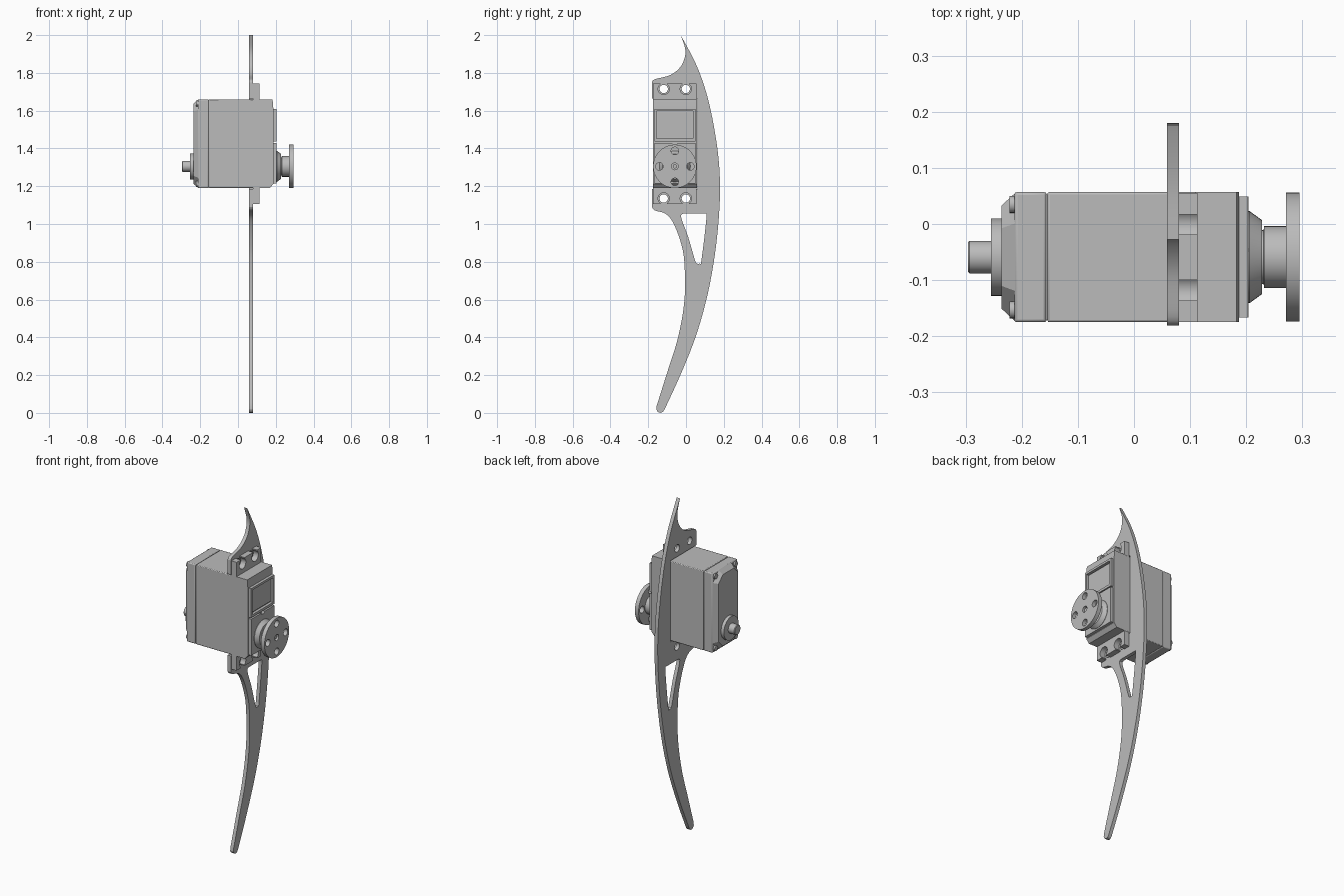
import bpy, bmesh, math
from mathutils import Matrix

cube = bpy.data.objects.get("Cube")
if cube:
    bpy.data.objects.remove(cube, do_unlink=True)

grey = bpy.data.materials.new("plain grey")
grey.use_nodes = True
grey.diffuse_color = (0.5, 0.5, 0.5, 1)
grey.node_tree.nodes["Principled BSDF"].inputs["Base Color"].default_value = (0.5, 0.5, 0.5, 1)

# Servo centre line (y), output shaft height, and case extents
CY, SHAFT_Z = -0.059, 1.305
Y0, Y1, Z0, Z1 = -0.175, 0.057, 1.19, 1.66

# Axis permutations: flat profiles are drawn as (y, z) or (x, z)
ALONG_X = Matrix(((0, 0, 1, 0), (1, 0, 0, 0), (0, 1, 0, 0), (0, 0, 0, 1)))
ALONG_Y = Matrix(((1, 0, 0, 0), (0, 0, -1, 0), (0, 1, 0, 0), (0, 0, 0, 1)))


def finish(name, mesh, bevel=0):
    bm = bmesh.new()
    bm.from_mesh(mesh)
    bmesh.ops.remove_doubles(bm, verts=bm.verts, dist=0.0002)
    bmesh.ops.recalc_face_normals(bm, faces=bm.faces)
    bm.to_mesh(mesh)
    bm.free()
    mesh.materials.clear()
    mesh.materials.append(grey)
    ob = bpy.data.objects.new(name, mesh)
    bpy.context.collection.objects.link(ob)
    if bevel:
        mod = ob.modifiers.new("soft edges", 'BEVEL')
        mod.width, mod.segments, mod.limit_method = bevel, 2, 'ANGLE'
    bpy.ops.object.select_all(action='DESELECT')
    ob.select_set(True)
    bpy.context.view_layer.objects.active = ob
    bpy.ops.object.shade_smooth_by_angle(angle=math.radians(30))
    return ob


def sheet(name, loops, a, b, frame=ALONG_X, bevel=0):
    """Extrude a filled outline; inner loops become holes."""
    cu = bpy.data.curves.new(name, 'CURVE')
    cu.dimensions, cu.fill_mode, cu.extrude = '2D', 'BOTH', (b - a) / 2
    for loop in loops:
        sp = cu.splines.new('POLY')
        sp.points.add(len(loop) - 1)
        sp.use_cyclic_u = True
        for p, (u, v) in zip(sp.points, loop):
            p.co = (u, v, 0, 1)
    tmp = bpy.data.objects.new(name + " outline", cu)
    bpy.context.collection.objects.link(tmp)
    bpy.context.view_layer.update()
    mesh = bpy.data.meshes.new_from_object(tmp.evaluated_get(bpy.context.evaluated_depsgraph_get()))
    bpy.data.objects.remove(tmp, do_unlink=True)
    mesh.transform(frame @ Matrix.Translation((0, 0, (a + b) / 2)))
    return finish(name, mesh, bevel)


def loft(name, rings, bevel=0):
    """Skin matching rings of points and cap both ends."""
    bm = bmesh.new()
    vs = [[bm.verts.new(p) for p in r] for r in rings]
    n = len(vs[0])
    for r, s in zip(vs, vs[1:]):
        for i in range(n):
            j = (i + 1) % n
            bm.faces.new((r[i], r[j], s[j], s[i]))
    bm.faces.new(vs[0])
    bm.faces.new(vs[-1])
    mesh = bpy.data.meshes.new(name)
    bm.to_mesh(mesh)
    bm.free()
    return finish(name, mesh, bevel)


def circle(y, z, r, n=32):
    return [(y + r * math.cos(t * math.tau / n), z + r * math.sin(t * math.tau / n)) for t in range(n)]


def rect(y0, y1, z0, z1):
    return [(y0, z0), (y1, z0), (y1, z1), (y0, z1)]


def turned(name, profile, y=CY, z=SHAFT_Z, n=40):
    return loft(name, [[(x, *p) for p in circle(y, z, r, n)] for x, r in profile])


def smooth(pts, steps=6):
    """Open Catmull-Rom curve through the points."""
    ext = [pts[0]] + pts + [pts[-1]]
    out = []
    for a, b, c, d in zip(ext, ext[1:], ext[2:], ext[3:]):
        for k in range(steps):
            t = k / steps
            out.append(tuple(0.5 * (2 * q + (r - p) * t + (2 * p - 5 * q + 4 * r - s) * t * t
                                    + (3 * q - p - 3 * r + s) * t ** 3)
                             for p, q, r, s in zip(a, b, c, d)))
    return out + [pts[-1]]


# Curved leg plate: back edge, rounded foot, front edge, slot for the servo, top hook
back_edge = smooth([(-0.028, 2.0), (0.06, 1.83), (0.122, 1.64), (0.166, 1.4), (0.18, 1.2), (0.171, 1.0),
                    (0.147, 0.8), (0.108, 0.6), (0.05, 0.4), (-0.03, 0.2), (-0.115, 0.015)])
foot = [(-0.124, 0.004), (-0.137, 0.0), (-0.15, 0.006), (-0.157, 0.018)]
front_edge = smooth([(-0.156, 0.035), (-0.104, 0.2), (-0.042, 0.4), (-0.008, 0.6), (-0.009, 0.8),
                     (-0.03, 0.91), (-0.07, 1.01), (-0.11, 1.055), (-0.165, 1.072), (-0.181, 1.09)])
slot = [(-0.181, Z0 - 0.005), (Y1 + 0.003, Z0 - 0.005), (Y1 + 0.003, Z1 + 0.005), (-0.181, Z1 + 0.005)]
hook = smooth([(-0.181, 1.75), (-0.165, 1.766), (-0.085, 1.788), (-0.035, 1.825), (-0.01, 1.87),
               (-0.004, 1.925), (-0.028, 2.0)])[:-1]
lightening_hole = smooth([(-0.015, 1.055), (-0.026, 1.045), (-0.018, 1.01), (0.012, 0.93), (0.047, 0.81),
                          (0.057, 0.791), (0.073, 0.791), (0.082, 0.81), (0.108, 1.03), (0.1, 1.055)], 4)
HOLES_Y = (CY - 0.059, CY + 0.058)
screw_holes = [circle(y, z, 0.022, 24) for y in HOLES_Y for z in (1.135, 1.715)]
sheet("leg_plate", [back_edge + foot + front_edge + slot + hook, lightening_hole] + screw_holes, 0.059, 0.08)


# Mounting ears: keyhole slots open to the end
def ear(name, inner, end):
    s = 1 if end > inner else -1
    hole_z = end - s * 0.03
    pts = [(Y1 - 0.002, inner), (Y1 - 0.002, end)]
    for y in reversed(HOLES_Y):
        r, half = 0.03, 0.018
        a0 = math.asin(half / r)
        pts.append((y + half, end))
        for k in range(25):
            a = a0 + (math.tau - 2 * a0) * k / 24
            pts.append((y + r * math.sin(a), hole_z + s * r * math.cos(a)))
        pts.append((y - half, end))
    pts += [(Y0, end), (Y0, inner)]
    sheet(name, [pts], 0.08, 0.113)


ear("upper_mounting_ear", Z1 - 0.03, 1.745)
ear("lower_mounting_ear", Z0 + 0.03, 1.105)

# Servo case: rear cover, main case and front housing
sheet("rear_cover", [rect(Y0, Y1, Z0, Z1)], -0.213, -0.156, bevel=0.005)
sheet("main_case", [rect(Y0, Y1, Z0, Z1)], -0.154, 0.115, bevel=0.004)
sheet("case_seam", [rect(Y0 + .004, Y1 - .004, Z0 + .004, Z1 - .004)], -0.16, -0.15)
housing = [(0.11, Z0), (0.168, Z0), (0.187, 1.212), (0.187, 1.612), (0.183, Z1), (0.11, Z1)]
sheet("front_housing", [housing], -Y1, -Y0, ALONG_Y)


# Rear cover face: tapered, with corners cut away for the screws
def clipped(x, inset):
    y0, y1, z0, z1, c = Y0 + inset, Y1 - inset, Z0 + inset, Z1 - inset, 0.055 - inset * 0.6
    return [(x, *p) for p in ((y0 + c, z0), (y1 - c, z0), (y1, z0 + c), (y1, z1 - c),
                              (y1 - c, z1), (y0 + c, z1), (y0, z1 - c), (y0, z0 + c))]


loft("rear_cover_face", [clipped(-0.212, 0.002), clipped(-0.236, 0.024)])
for i, y in enumerate((Y0 + 0.022, Y1 - 0.022)):
    for j, z in enumerate((Z0 + 0.022, Z1 - 0.022)):
        turned(f"case_screw_{i}{j}", [(-0.222, 0.015), (-0.21, 0.015)], y, z, 20)

# Front panels: framed window above, gearbox cover with a small notch below
PY0, PY1 = Y0 + 0.008, Y1 - 0.008
sheet("window_frame", [rect(PY0, PY1, 1.438, 1.61), rect(PY0 + .012, PY1 - .012, 1.452, 1.597)], 0.185, 0.203)
sheet("window_pane", [rect(PY0 + .02, PY1 - .02, 1.46, 1.59)], 0.18, 0.194)
notch = [(CY + 0.016, 1.43), (CY + 0.009, 1.419), (CY - 0.009, 1.419), (CY - 0.016, 1.43)]
sheet("gearbox_cover", [[(PY0, 1.215), (PY1, 1.215), (PY1, 1.43)] + notch + [(PY0, 1.43)]], 0.185, 0.204)

# Output shaft: tapered boss, collar and drilled horn
turned("output_boss", [(0.2, 0.082), (0.206, 0.082), (0.228, 0.066)])
turned("horn_collar", [(0.225, 0.048), (0.231, 0.048), (0.232, 0.055), (0.272, 0.055)])
drilled = [circle(CY + 0.082 * math.cos(k * math.pi / 2), SHAFT_Z + 0.082 * math.sin(k * math.pi / 2), 0.02, 24)
           for k in range(4)]
sheet("horn_disc", [circle(CY, SHAFT_Z, 0.115, 64), circle(CY, SHAFT_Z, 0.018, 24)] + drilled, 0.271, 0.295)
turned("horn_screw", [(0.265, 0.011), (0.288, 0.011)], n=20)

# Rear pivot on the same axis
turned("rear_boss", [(-0.255, 0.069), (-0.23, 0.069)])
turned("rear_pivot", [(-0.296, 0.026), (-0.293, 0.029), (-0.25, 0.029)])
